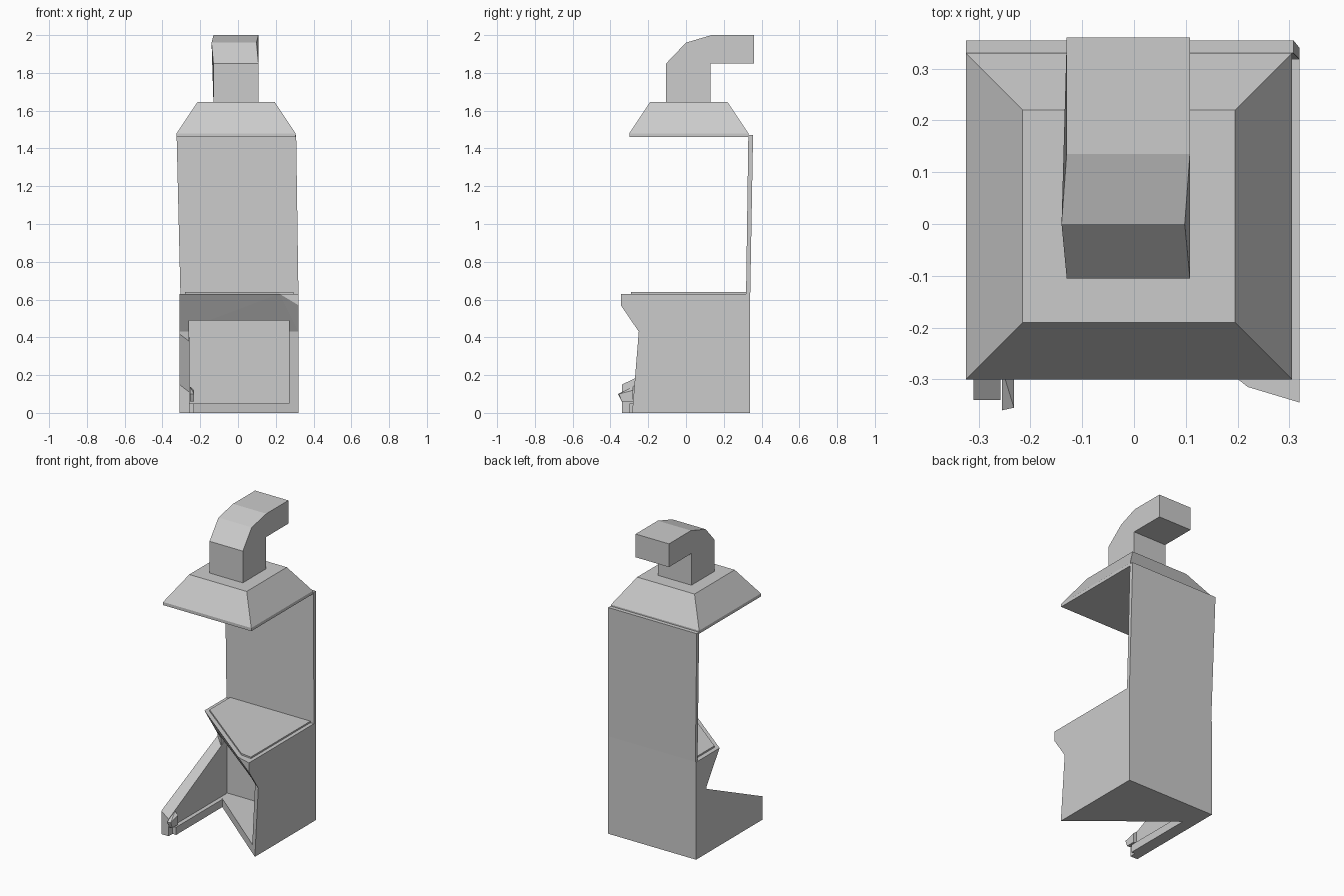
import bpy, bmesh

if "Cube" in bpy.data.objects:
    bpy.data.objects.remove(bpy.data.objects["Cube"])


def finish(name, bm):
    bmesh.ops.recalc_face_normals(bm, faces=bm.faces)
    me = bpy.data.meshes.new(name)
    bm.to_mesh(me)
    bm.free()
    ob = bpy.data.objects.new(name, me)
    bpy.context.collection.objects.link(ob)
    return ob


def loft(name, rings):
    """Closed solid through matching rings of 3D points."""
    bm = bmesh.new()
    vs = [[bm.verts.new(p) for p in r] for r in rings]
    n = len(vs[0])
    for a, b in zip(vs, vs[1:]):
        for i in range(n):
            j = (i + 1) % n
            bm.faces.new((a[i], a[j], b[j], b[i]))
    bm.faces.new(vs[0][::-1])
    bm.faces.new(vs[-1])
    return finish(name, bm)


def hull(name, pts):
    bm = bmesh.new()
    for p in pts:
        bm.verts.new(p)
    res = bmesh.ops.convex_hull(bm, input=bm.verts)
    bmesh.ops.dissolve_limit(bm, angle_limit=0.01, verts=bm.verts, edges=bm.edges)
    return finish(name, bm)


def flat(pts, z):
    return [(x, y, z) for x, y in pts]


def rect(x0, x1, y0, y1, z):
    return flat([(x0, y0), (x1, y0), (x1, y1), (x0, y1)], z)


def side(pts, x):
    return [(x, y, z) for y, z in pts]


# Base: wedge-shaped cabinet cut along a diagonal, with an overhanging top
foot = [(.32, -.285), (.32, .34), (-.31, .34), (-.31, .235)]
waist = [(.32, -.25), (.32, .34), (-.31, .34), (-.31, .235)]
lip = [(.32, -.345), (.32, .34), (-.31, .34), (-.31, .10), (.22, -.315)]
lower = loft("firebox_base", [flat(foot, 0), flat(waist, .43)])
upper = hull("firebox_top", flat(waist, .43) + flat(lip, .63) + [(.32, -.345, .57)])

# Firebox opening
cutter = loft("opening_cutter", [rect(-.26, .27, -1, .26, .05), rect(-.26, .27, -1, .26, .49)])
cutter.hide_render = True
cutter.hide_set(True)
for ob in (lower, upper):
    m = ob.modifiers.new("opening", 'BOOLEAN')
    m.operation = 'DIFFERENCE'
    m.solver = 'EXACT'
    m.object = cutter

# Thin hearth plate on the top
plate = [(.295, -.29), (.295, .32), (-.28, .32), (-.28, .11), (.22, -.28)]
loft("hearth_plate", [flat(plate, .63), flat(plate, .64)])

# Left wall sloping down to the front, with its floor ledge and broken tip
wall = [(.24, 0), (-.34, 0), (-.34, .15), (.24, .42)]
inner = [(.24, 0), (-.34, 0), (-.34, .11), (.24, .40)]
loft("left_wall", [side(wall, -.31), side(inner, -.258)])
loft("left_ledge", [rect(-.26, -.232, -.30, .22, 0), rect(-.26, -.232, -.30, .22, .05)])
hull("wall_tip", [(-.255, -.36, .10), (-.232, -.355, .10), (-.255, -.34, .06), (-.232, -.34, .06),
                  (-.255, -.28, .14), (-.232, -.28, .12), (-.255, -.28, .06), (-.232, -.28, .06)])

# Back panel, leaning slightly
loft("back_panel", [rect(-.305, .32, .318, .34, .63), rect(-.325, .308, .33, .355, 1.47)])

# Hood
loft("hood", [rect(-.325, .305, -.30, .33, 1.46), rect(-.325, .305, -.30, .33, 1.48),
              rect(-.215, .195, -.19, .22, 1.645)])

# Flue pipe bending to the back
pipe = [(-.105, 1.64), (-.105, 1.85), (0, 1.96), (.135, 2.0), (.36, 2.0),
        (.36, 1.85), (.13, 1.85), (.13, 1.64)]
left, right = side(pipe, -.13), side(pipe, .108)
left[2], right[2] = (-.14, 0, 1.96), (.098, 0, 1.96)
loft("flue_pipe", [left, right])
